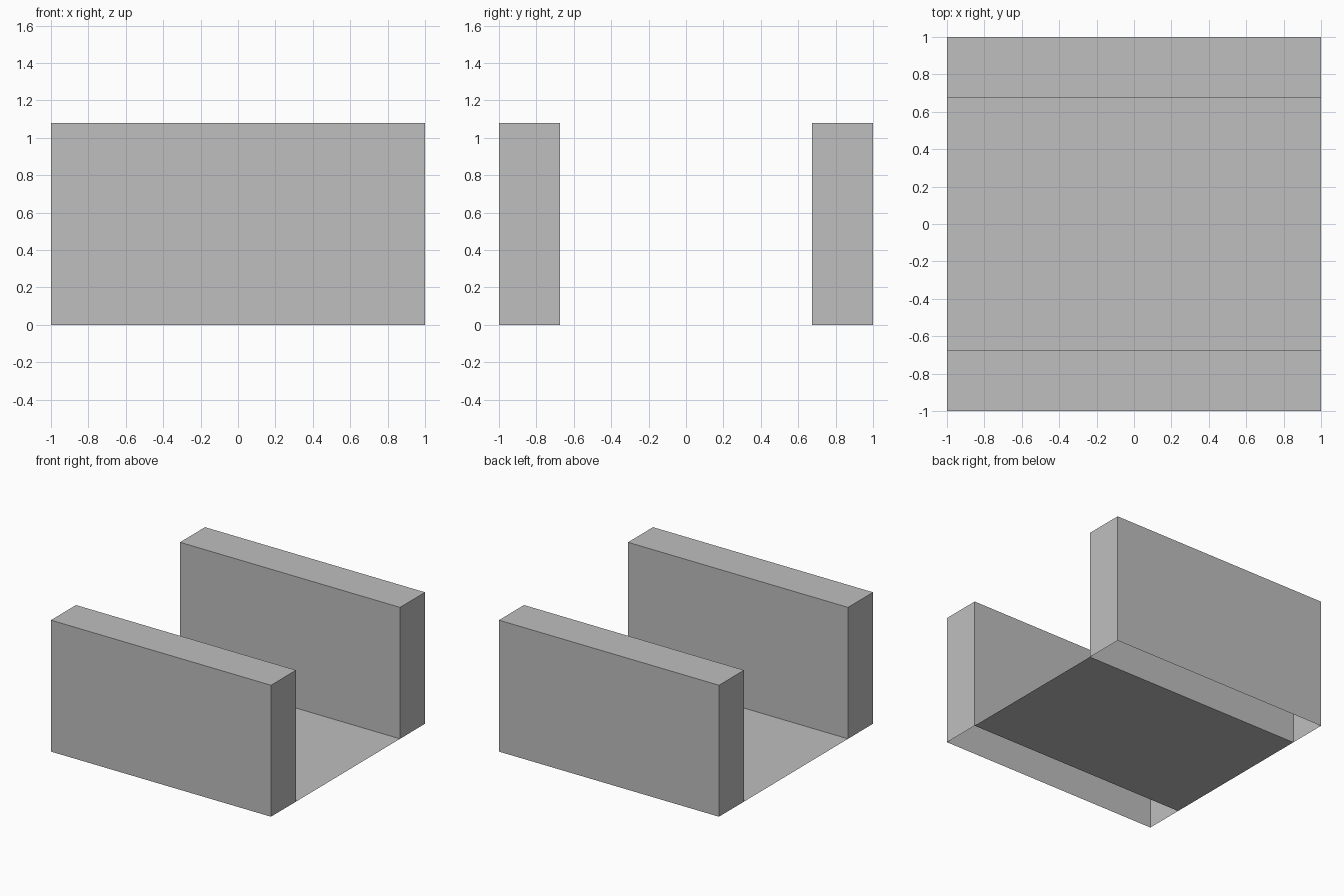
import bpy
import bmesh

cube = bpy.data.objects.get("Cube")
if cube:
    bpy.data.objects.remove(cube, do_unlink=True)

HALF = 1.0      # half length and half depth of the channel
INNER = 0.675   # inner side of each wall
HEIGHT = 1.08

grey = bpy.data.materials.new("light grey")
grey.use_nodes = True
colour = (0.52, 0.52, 0.52, 1)
grey.diffuse_color = colour
grey.node_tree.nodes["Principled BSDF"].inputs["Base Color"].default_value = colour


def add_part(name, y0, y1, height=0):
    """Flat panel, or a box with an open underside when a height is given."""
    bm = bmesh.new()
    corners = [(-HALF, y0), (HALF, y0), (HALF, y1), (-HALF, y1)]
    top = bm.faces.new([bm.verts.new((x, y, height)) for x, y in corners])
    if height:
        skirt = bmesh.ops.extrude_edge_only(bm, edges=list(top.edges))
        for v in skirt["geom"]:
            if isinstance(v, bmesh.types.BMVert):
                v.co.z = 0
        bmesh.ops.recalc_face_normals(bm, faces=bm.faces)
        bm.normal_update()
        if top.normal.z < 0:
            bmesh.ops.reverse_faces(bm, faces=bm.faces)
    mesh = bpy.data.meshes.new(name)
    bm.to_mesh(mesh)
    bm.free()
    mesh.materials.append(grey)
    bpy.context.collection.objects.link(bpy.data.objects.new(name, mesh))


# Two hollow side walls joined by a thin floor
add_part("front_wall", -HALF, -INNER, HEIGHT)
add_part("back_wall", INNER, HALF, HEIGHT)
add_part("floor", -INNER, INNER)
